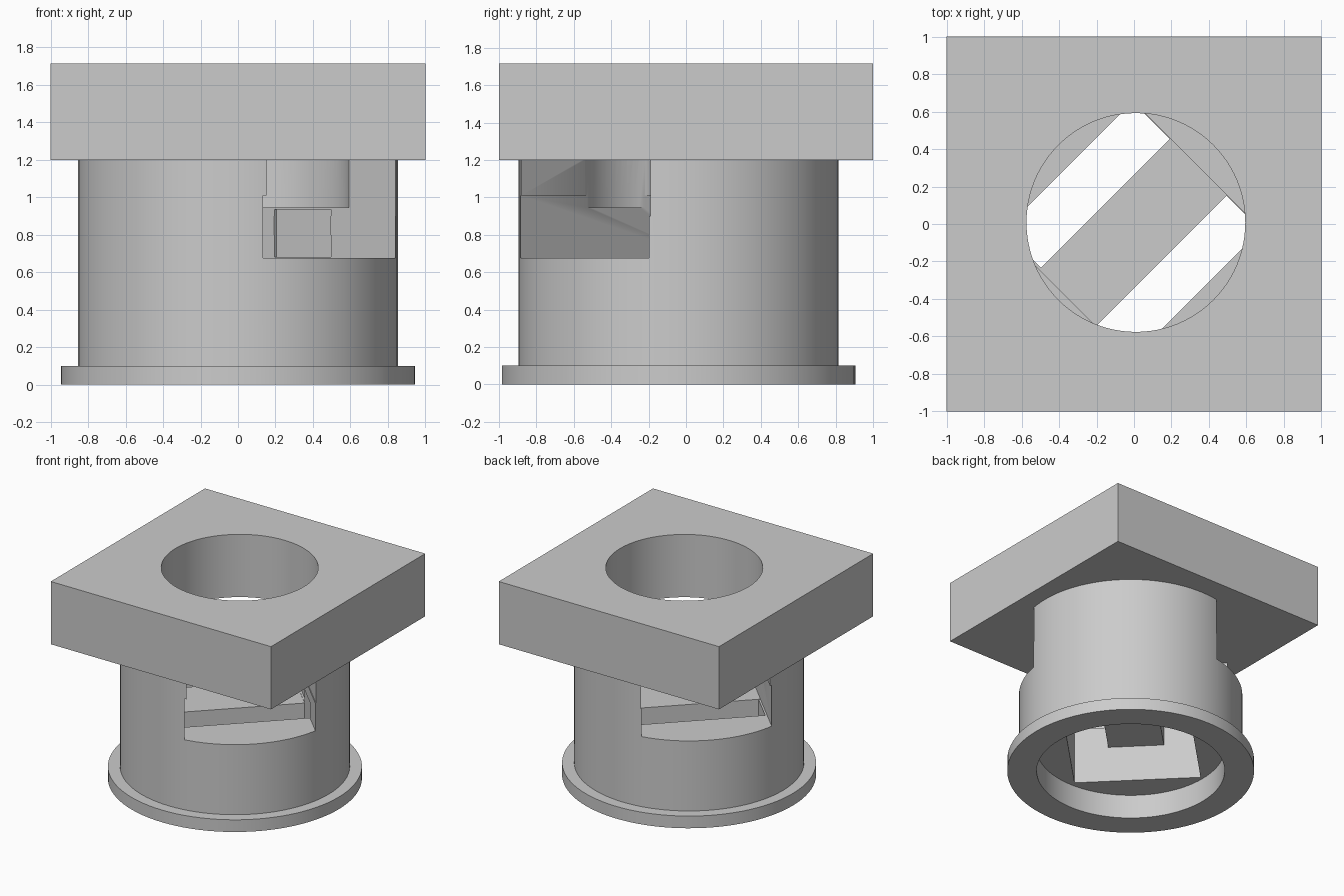
import bpy, bmesh, math
from mathutils import Matrix, Vector

if "Cube" in bpy.data.objects:
    bpy.data.objects.remove(bpy.data.objects["Cube"], do_unlink=True)

grey = bpy.data.materials.new("light grey")
grey.use_nodes = True
COLOUR = (0.6, 0.6, 0.6, 1)
grey.diffuse_color = COLOUR
grey.node_tree.nodes["Principled BSDF"].inputs["Base Color"].default_value = COLOUR

DIAGONAL = Matrix.Rotation(math.radians(-45), 4, 'Z')


def finish(bm, name):
    bmesh.ops.recalc_face_normals(bm, faces=bm.faces)
    mesh = bpy.data.meshes.new(name)
    bm.to_mesh(mesh)
    bm.free()
    mesh.materials.append(grey)
    ob = bpy.data.objects.new(name, mesh)
    bpy.context.collection.objects.link(ob)
    return ob


def box(name, low, high, turn=Matrix()):
    low, high = Vector(low), Vector(high)
    bm = bmesh.new()
    bmesh.ops.create_cube(bm, size=1, matrix=turn @ Matrix.Translation((low + high) / 2)
                          @ Matrix.Diagonal((*(high - low), 1)))
    return finish(bm, name)


def lathe(name, profile, centre, steps=96):
    bm = bmesh.new()
    verts = [bm.verts.new((r, 0, z)) for r, z in profile]
    edges = [bm.edges.new((a, b)) for a, b in zip(verts, verts[1:])]
    bmesh.ops.spin(bm, geom=verts + edges, axis=(0, 0, 1), cent=(0, 0, 0),
                   angle=math.tau, steps=steps, use_duplicate=False)
    bmesh.ops.remove_doubles(bm, verts=bm.verts, dist=0.0005)
    bmesh.ops.translate(bm, verts=bm.verts, vec=(*centre, 0))
    return finish(bm, name)


def activate(ob):
    bpy.ops.object.select_all(action='DESELECT')
    ob.select_set(True)
    bpy.context.view_layer.objects.active = ob


def carve(ob, cutters):
    activate(ob)
    for cutter in cutters:
        mod = ob.modifiers.new("cut", 'BOOLEAN')
        mod.operation = 'DIFFERENCE'
        mod.solver = 'EXACT'
        mod.object = cutter
        bpy.ops.object.modifier_apply(modifier=mod.name)
        bpy.data.objects.remove(cutter, do_unlink=True)
    activate(ob)
    bpy.ops.object.shade_smooth_by_angle(angle=math.radians(30))


def bore(bottom, top):
    return lathe("bore_cutter", [(0, bottom), (0.584, bottom), (0.584, top), (0, top)],
                 (0.01, 0.008))


# Square top plate with a round hole
plate = box("top_plate", (-1, -1, 1.2), (1, 1, 1.715))
carve(plate, [bore(1.0, 2.0)])

# Round body with a bottom flange and a shallow round recess underneath
body = lathe("body", [(0, 0.2), (0.72, 0.2), (0.72, 0), (0.945, 0), (0.945, 0.1),
                      (0.855, 0.1), (0.855, 1.2), (0, 1.2)], (0, -0.04))

# Openings: square shaft, diagonal through slot, round bore, and a shallow wall recess
carve(body, [
    box("shaft_cutter", (-0.467, -0.516, 0.1), (0.502, 0.46, 0.8), DIAGONAL),
    box("lower_slot_cutter", (-1.2, -0.53, 0.675), (1.2, 0.455, 1.01), DIAGONAL),
    box("upper_slot_cutter", (-1.2, -0.516, 0.9), (1.2, 0.46, 1.3), DIAGONAL),
    bore(0.945, 1.3),
    box("recess_cutter", (-0.185, 0.4, 0.68), (0.243, 0.475, 0.935), DIAGONAL),
])

# Bar across the square shaft
box("cross_bar", (-0.185, -0.535, 0.5), (0.243, 0.475, 0.677), DIAGONAL)
